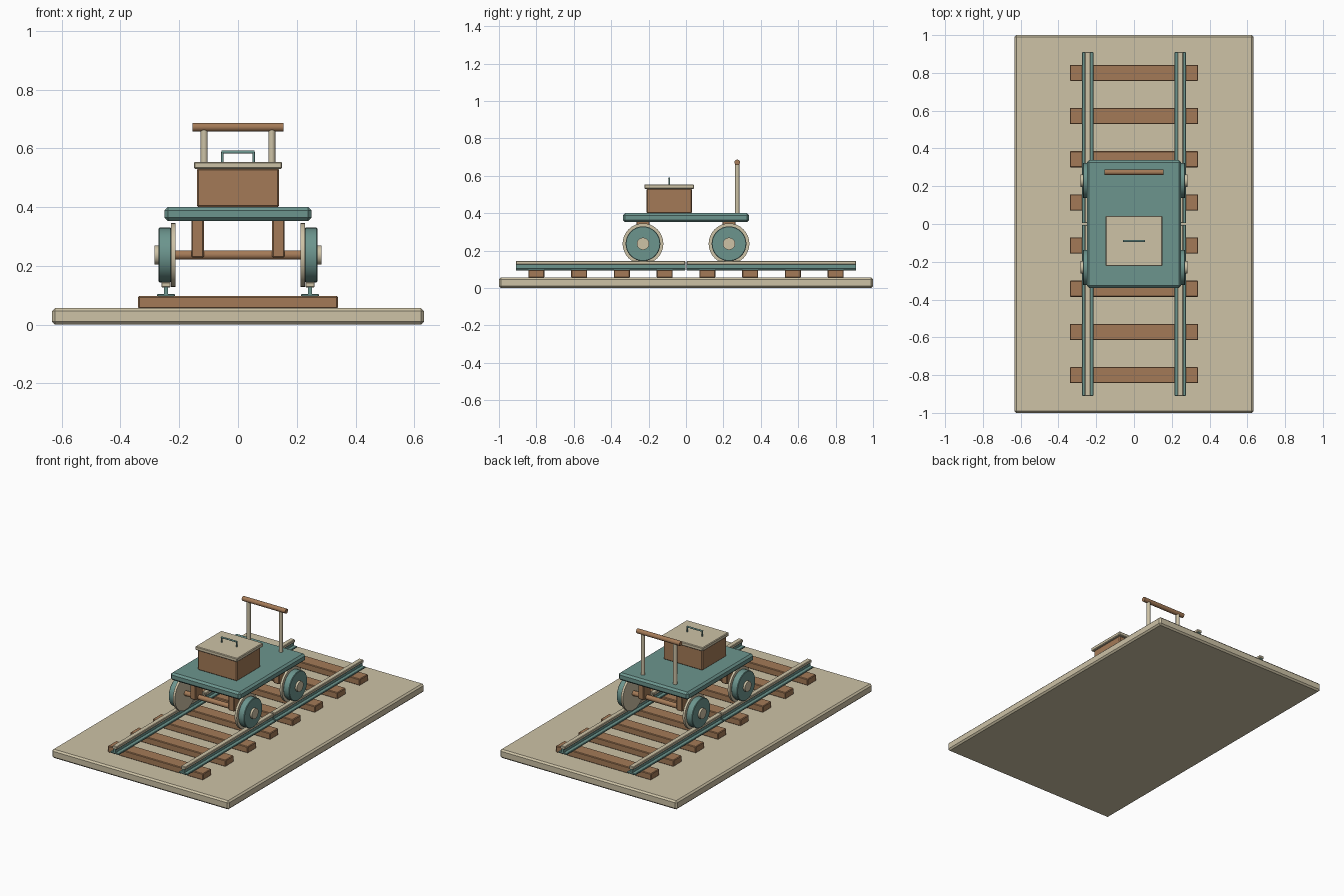
import bpy
from math import pi

if "Cube" in bpy.data.objects:
    bpy.data.objects.remove(bpy.data.objects["Cube"])


def material(name, rgb):
    m = bpy.data.materials.new(name)
    m.diffuse_color = (*rgb, 1)
    m.use_nodes = True
    m.node_tree.nodes["Principled BSDF"].inputs["Base Color"].default_value = m.diffuse_color
    return m


CREAM = material("cream", (0.61, 0.54, 0.38))
WOOD = material("wood", (0.37, 0.195, 0.095))
TEAL = material("teal", (0.15, 0.30, 0.27))


def bevel(o, width):
    if width:
        b = o.modifiers.new("bevel", 'BEVEL')
        b.width = width
        b.segments = 1


def box(name, x, y, z, mat, bev=0.0):
    """Box from (min, max) ranges on each axis."""
    bpy.ops.mesh.primitive_cube_add(size=1, location=[(a + b) / 2 for a, b in (x, y, z)])
    o = bpy.context.object
    o.name = name
    o.scale = [b - a for a, b in (x, y, z)]
    bpy.ops.object.transform_apply(location=False, rotation=False, scale=True)
    o.data.materials.append(mat)
    bevel(o, bev)
    return o


def rod(name, loc, r, length, mat, axis='X', sides=24, bev=0.0):
    rot = (0, pi / 2, 0) if axis == 'X' else (0, 0, 0)
    bpy.ops.mesh.primitive_cylinder_add(vertices=sides, radius=r, depth=length,
                                        location=loc, rotation=rot)
    o = bpy.context.object
    o.name = name
    o.data.materials.append(mat)
    bevel(o, bev)
    bpy.ops.object.shade_smooth_by_angle(angle=0.5)
    return o


def span(c, half):
    return (c - half, c + half)


# Ground slab and sleepers
box("base_slab", (-0.633, 0.633), (-1, 1), (0, 0.056), CREAM, 0.01)
for i in range(8):
    box(f"sleeper_{i + 1}", (-0.34, 0.34), span(-0.8 + i * 1.6 / 7, 0.043),
        (0.055, 0.097), WOOD, 0.004)

# Rails, two lengths per side with a small joint gap
for s in (-1, 1):
    for y in ((-0.91, -0.004), (0.004, 0.91)):
        x = s * 0.245
        box("rail_foot", span(x, 0.03), y, (0.095, 0.105), TEAL, 0.002)
        box("rail_web", span(x, 0.007), y, (0.103, 0.128), TEAL)
        box("rail_head", span(x, 0.016), y, (0.126, 0.145), CREAM, 0.003)

# Wheels, axles and axle hangers
CZ = 0.237
for y in (-0.23, 0.23):
    rod("axle", (0, y, CZ), 0.016, 0.46, WOOD, sides=16)
    for s in (-1, 1):
        rod("wheel_flange", (s * 0.2205, y, CZ), 0.109, 0.015, CREAM, sides=32)
        rod("wheel_tread", (s * 0.249, y, CZ), 0.093, 0.043, TEAL, sides=32, bev=0.003)
        rod("wheel_hub", (s * 0.274, y, CZ), 0.033, 0.02, CREAM, sides=20)
        box("axle_hanger", span(s * 0.137, 0.021), span(y, 0.035), (0.228, 0.36),
            WOOD, 0.004)

# Deck
box("deck", (-0.25, 0.25), (-0.338, 0.338), (0.352, 0.401), TEAL, 0.012)

# Tool box with lid and handle
BY = -0.09
box("tool_box", (-0.14, 0.14), span(BY, 0.122), (0.399, 0.532), WOOD, 0.006)
box("tool_box_lid", (-0.15, 0.15), span(BY, 0.133), (0.53, 0.554), CREAM, 0.004)
rod("lid_handle_bar", (0, BY, 0.587), 0.005, 0.114, TEAL, sides=12)
for s in (-1, 1):
    rod("lid_handle_post", (s * 0.053, BY, 0.569), 0.0045, 0.036, TEAL, 'Z', 12)

# Push bar
for s in (-1, 1):
    rod("push_bar_post", (s * 0.115, 0.274, 0.53), 0.012, 0.265, CREAM, 'Z', 16)
rod("push_bar", (0, 0.274, 0.672), 0.015, 0.31, WOOD, sides=16)
